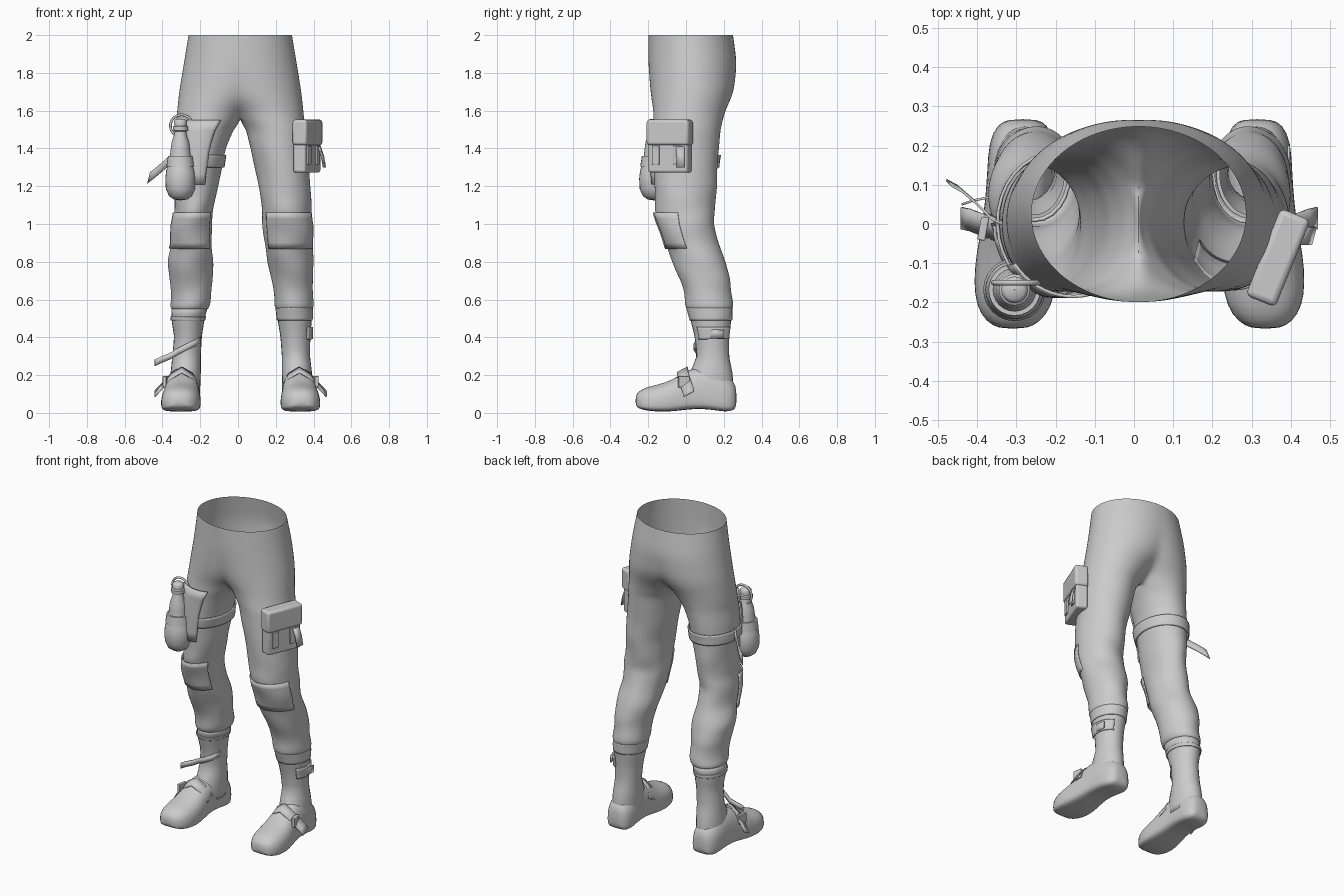
import bpy, bmesh
from math import sin, cos, pi, acos, radians
from mathutils import Vector, Matrix

if "Cube" in bpy.data.objects:
    bpy.data.objects.remove(bpy.data.objects["Cube"])

grey = bpy.data.materials.new("plain grey")
grey.use_nodes = True
grey.diffuse_color = (0.6, 0.6, 0.6, 1)
grey.node_tree.nodes["Principled BSDF"].inputs["Base Color"].default_value = (0.6, 0.6, 0.6, 1)

# Leg outline: height, front y, back y, left inner x, left outer x, right inner x, right outer x
LEG = [
    (2.00, -.20, .25, -.275, .275, -.275, .275), (1.85, -.20, .27, -.26, .30, -.26, .30),
    (1.70, -.19, .255, -.18, .325, -.18, .325), (1.56, -.175, .20, -.015, .34, -.015, .34),
    (1.50, -.175, .185, .035, .355, .03, .335), (1.40, -.175, .175, .065, .37, .065, .34),
    (1.20, -.17, .165, .112, .385, .105, .335), (1.08, -.165, .155, .125, .39, .13, .335),
    (1.00, -.145, .15, .13, .40, .14, .35), (.90, -.11, .17, .14, .395, .14, .35),
    (.80, -.075, .215, .155, .40, .13, .375), (.70, -.03, .235, .18, .40, .135, .365),
    (.60, .0, .24, .20, .39, .15, .345), (.50, .025, .238, .212, .388, .18, .35),
    (.40, .05, .225, .228, .38, .195, .335), (.30, .06, .225, .235, .378, .20, .345),
    (.20, .02, .245, .235, .39, .20, .355), (.10, .0, .25, .24, .39, .205, .36)]
OUTER, INNER = 18, 8


def section(z, side):
    """Centre and radii of a leg section at height z."""
    for a, b in zip(LEG, LEG[1:]):
        if a[0] >= z >= b[0]:
            t = (a[0] - z) / (a[0] - b[0])
            v = [p + (q - p) * t for p, q in zip(a, b)]
            break
    inn, out = (v[3], v[4]) if side > 0 else (v[5], v[6])
    return (inn + out) / 2, (v[1] + v[2]) / 2, (out - inn) / 2, (v[2] - v[1]) / 2


def leg_point(z, side, ang, grow=0):
    cx, cy, rx, ry = section(z, side)
    fade = max(0, min(1, (1.5 - z) / .2)) * max(0, min(1, (z - .5) / .1))
    w = 1 + fade * (.018 * sin(3 * ang + z * 24) + .012 * sin(2 * ang - z * 37))
    shift = .012 * max(0, min(1, (z - 1.4) / .16))
    return Vector((side * (cx + (rx * w + grow) * cos(ang)) + shift,
                   cy + (ry * w + grow) * sin(ang), z))


def finish(name, bm, subsurf=0, thick=0, bevel=0, angle=50):
    bmesh.ops.remove_doubles(bm, verts=bm.verts, dist=.0005)
    bmesh.ops.delete(bm, geom=[v for v in bm.verts if not v.link_faces], context="VERTS")
    bmesh.ops.recalc_face_normals(bm, faces=bm.faces)
    me = bpy.data.meshes.new(name)
    bm.to_mesh(me)
    bm.free()
    ob = bpy.data.objects.new(name, me)
    bpy.context.collection.objects.link(ob)
    me.materials.append(grey)
    if thick:
        m = ob.modifiers.new("thickness", "SOLIDIFY")
        m.thickness, m.offset = thick, 0
    if bevel:
        m = ob.modifiers.new("bevel", "BEVEL")
        m.width, m.segments = bevel, 3
    if subsurf:
        m = ob.modifiers.new("smooth", "SUBSURF")
        m.levels = m.render_levels = subsurf
    bpy.ops.object.select_all(action="DESELECT")
    ob.select_set(True)
    bpy.context.view_layer.objects.active = ob
    bpy.ops.object.shade_smooth_by_angle(angle=radians(angle))
    return ob


def skin(bm, rows, closed=False, skip=lambda r, i: False):
    vs = [[bm.verts.new(p) for p in row] for row in rows]
    n = len(vs[0])
    for r in range(len(vs) - 1):
        for i in range(n if closed else n - 1):
            j = (i + 1) % n
            if not skip(r, i):
                bm.faces.new((vs[r][i], vs[r][j], vs[r + 1][j], vs[r + 1][i]))
    return vs


def trousers():
    bm = bmesh.new()
    zs = []
    for a, b in zip(LEG, LEG[1:]):
        if b[0] >= .6:
            zs += [a[0], (a[0] + b[0]) / 2]
    for side in (1, -1):
        rows, walls = [], []
        for z in zs + [.6, .57, .545, .55]:
            cx, cy, rx, ry = section(z, side)
            wall = cx < rx
            phi = acos(-cx / rx) if wall else radians(145)
            cuff = {.6: .008, .57: .013, .545: .008, .55: -.012}.get(z, 0)
            row = [leg_point(z, side, -phi + 2 * phi * i / OUTER, cuff) for i in range(OUTER + 1)]
            for i in range(1, INNER):
                t = i / INNER
                row.append(row[OUTER].lerp(row[0], t) if wall
                           else leg_point(z, side, phi + (2 * pi - 2 * phi) * t, cuff))
            rows.append(row)
            walls.append(wall)
        # the two halves stay open to each other above the crotch
        skin(bm, rows, True, lambda r, i: i >= OUTER and walls[r] and walls[r + 1])
    finish("trousers", bm, subsurf=2, angle=80)


def wrap(name, side, a0, a1, z0, z1, grow, thick=.008, n=24, rows=6):
    """A piece of cloth that follows the leg surface."""
    bm = bmesh.new()
    skin(bm, [[leg_point(z0 + (z1 - z0) * r / rows, side, radians(a0 + (a1 - a0) * i / n), grow)
               for i in range(n + 1)] for r in range(rows + 1)])
    return finish(name, bm, thick=thick)


def ribbon(name, pts, across, side=1, thick=.006):
    bm = bmesh.new()
    half = Vector(across) / 2
    mid = [Vector((p[0] * side, p[1], p[2])) for p in pts]
    skin(bm, [[p - half for p in mid], [p + half for p in mid]])
    return finish(name, bm, thick=thick)


def box(name, loc, size, spin=0, bevel=.01):
    bm = bmesh.new()
    bmesh.ops.create_cube(bm, size=1)
    bm.transform(Matrix.Translation(loc) @ Matrix.Rotation(radians(spin), 4, "Z")
                 @ Matrix.Diagonal((*size, 1)))
    return finish(name, bm, bevel=bevel)


def lathe(name, profile, loc, n=24):
    bm = bmesh.new()
    skin(bm, [[Vector(loc) + Vector((r * cos(2 * pi * i / n), r * sin(2 * pi * i / n), z))
               for i in range(n)] for r, z in profile], True)
    return finish(name, bm)


def boot_foot(name, side, toe_x, heel_x):
    # stations from heel to toe: y, half width, bottom, top
    stations = [(.268, .035, .04, .12), (.255, .065, .012, .17), (.21, .085, .004, .2),
                (.13, .085, .018, .25), (.05, .087, .022, .245), (-.02, .095, .014, .21),
                (-.08, .104, .007, .172), (-.15, .107, .006, .15), (-.21, .097, .012, .138),
                (-.25, .07, .022, .115), (-.268, .035, .04, .09)]
    bm = bmesh.new()
    rows = []
    for y, w, lo, hi in stations:
        t = (.25 - y) / .5
        cx = side * (heel_x + (toe_x - heel_x) * t)
        row = []
        for i in range(20):
            a = 2 * pi * i / 20
            c, s = cos(a), sin(a)
            # the lower half is boxy like a sole, the upper half is round
            k = .45 if s < 0 else .85
            mid = lo + (hi - lo) * .35
            h = mid - lo if s < 0 else hi - mid
            row.append(Vector((cx + w * abs(c) ** k * (1 if c > 0 else -1), y,
                               mid + h * abs(s) ** k * (1 if s > 0 else -1))))
        rows.append(row)
    vs = skin(bm, rows, True)
    bm.faces.new(vs[0])
    bm.faces.new(vs[-1])
    finish(name, bm, subsurf=1, angle=60)


trousers()

# boots, knee pads and boot straps on both sides
for side, word, toe, heel in ((1, "left", .335, .315), (-1, "right", .308, .285)):
    wrap(word + "_boot_shaft", side, 0, 360, .1, .585 if side > 0 else .56, 0, .006, rows=12)
    wrap(word + "_boot_collar", side, 0, 360, .49, .56 if side > 0 else .51, .004)
    boot_foot(word + "_boot_foot", side, toe, heel)
    wrap(word + "_knee_pad", side, -145, -15, .87, 1.06, .008 if side < 0 else .001)
    d = toe - .335
    ribbon(word + "_instep_strap",
           [(.235 + d, .01, .13), (.27 + d, -.01, .195), (.325 + d, -.02, .228), (.38 + d, -.015, .195),
            (.42 + d, 0, .15), (.445 + d, .01, .125), (.468 + d, .015, .10)], (0, -.055, -.03), side)
    box(word + "_instep_buckle", (side * (.412 + d), -.012, .165), (.02, .06, .06), side * 10, .004)

# left ankle strap
wrap("ankle_strap", 1, -45, 65, .39, .455, .01, n=12)
ribbon("ankle_strap_tail", [(.375, .10, .42), (.395, .14, .42), (.395, .2, .415)], (0, 0, .045))

# right ankle strap winding round the shaft
ribbon("winding_strap", [(-.2, .10, .39), (-.225, .06, .37), (-.27, .043, .35), (-.32, .06, .325),
                         (-.36, .07, .30), (-.41, .06, .28), (-.44, .05, .265)], (0, 0, .035))

# thigh pouch with flap and fasteners
SPIN = -22
turn = Matrix.Rotation(radians(SPIN), 3, "Z")
centre = Vector((.365, -.085, 1.41))


def on_pouch(name, offset, size, bevel):
    box(name, centre + turn @ Vector(offset), size, SPIN, bevel)


on_pouch("pouch_body", (0, 0, -.005), (.07, .225, .265), .012)
on_pouch("pouch_flap", (.003, 0, .075), (.082, .24, .135), .015)
for y in (-.065, .055):
    on_pouch("pouch_fastener", (.038, y, -.045), (.012, .04, .10), .003)
ribbon("pouch_strap_tail", [(.43, -.03, 1.41), (.447, -.03, 1.36), (.458, -.03, 1.30)], (.012, .045, 0))

# thigh holster on the right leg
wrap("thigh_strap", -1, 0, 360, 1.30, 1.365, .008, n=32)
wrap("holster_panel", -1, -110, -35, 1.21, 1.55, .01, n=12)
ribbon("thigh_strap_tail", [(-.33, .0, 1.345), (-.37, .02, 1.33), (-.41, .06, 1.295),
                            (-.445, .09, 1.265), (-.472, .105, 1.245)], (.015, -.015, .06))
lathe("bottle", [(.001, 1.125), (.035, 1.13), (.06, 1.148), (.077, 1.185), (.08, 1.24), (.075, 1.285),
                 (.058, 1.33), (.052, 1.39), (.047, 1.43), (.035, 1.465), (.03, 1.49), (.04, 1.495),
                 (.04, 1.515), (.032, 1.52), (.034, 1.545), (.025, 1.555), (.001, 1.557)],
      (-.305, -.168, 0))
lathe("bottle_band", [(.05, 1.305), (.074, 1.305), (.066, 1.36), (.05, 1.36)], (-.305, -.168, 0))

# carrying loop behind the bottle neck
bm = bmesh.new()
loop = []
for i in range(28):
    a = 2 * pi * i / 28
    loop.append([Vector((-.30 + (.058 + .007 * cos(b)) * cos(a), -.15 + .007 * sin(b),
                         1.52 + (.058 + .007 * cos(b)) * sin(a)))
                 for b in (k * pi / 4 for k in range(8))])
skin(bm, loop + loop[:1], True)
finish("bottle_loop", bm)
